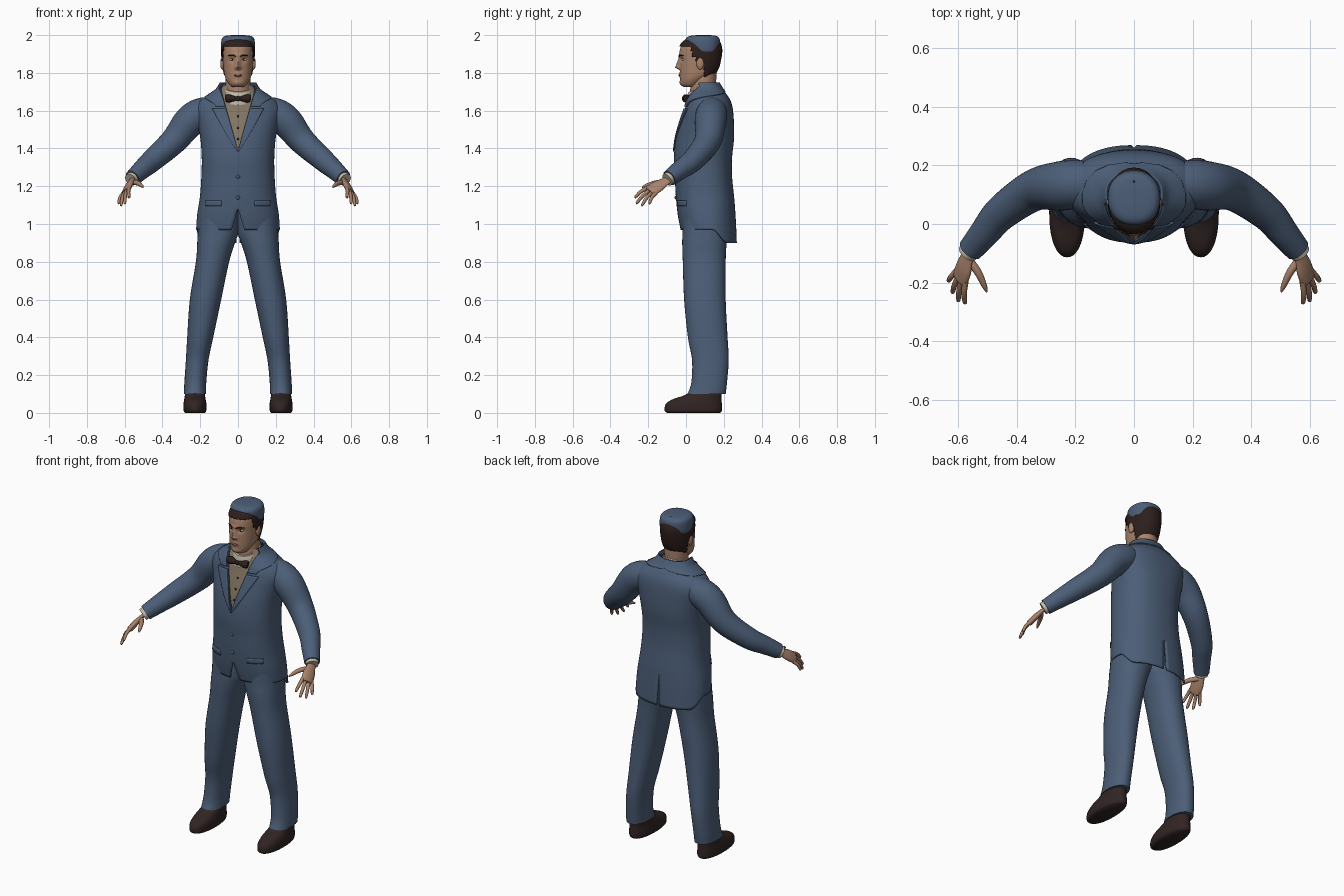
import bpy, bmesh, math
from mathutils import Vector

cube = bpy.data.objects.get("Cube")
if cube:
    bpy.data.objects.remove(cube, do_unlink=True)


def material(name, r, g, b):
    m = bpy.data.materials.new(name)
    m.use_nodes = True
    m.diffuse_color = (r, g, b, 1)
    shader = m.node_tree.nodes["Principled BSDF"]
    shader.inputs["Base Color"].default_value = (r, g, b, 1)
    shader.inputs["Roughness"].default_value = 0.8
    return m


BLUE = material("suit blue", .072, .112, .185)
SKIN = material("skin", .40, .225, .145)
HAIR = material("dark brown hair", .026, .014, .012)
LEATHER = material("shoe leather", .03, .018, .017)
CREAM = material("cream shirt", .56, .5, .4)
TAN = material("tan waistcoat", .23, .18, .125)
LIP = material("lip", .28, .13, .09)


# ---------- helpers ----------
def spline(rows, n):
    """Smoothly fill in between rows of numbers."""
    out = []
    for i in range(len(rows) - 1):
        quad = [rows[max(i - 1, 0)], rows[i], rows[i + 1], rows[min(i + 2, len(rows) - 1)]]
        for k in range(n):
            t = k / n
            out.append([b + t * ((c - a) / 2 + t * ((a - 2.5 * b + 2 * c - d / 2)
                        + t * (1.5 * (b - c) + (d - a) / 2))) for a, b, c, d in zip(*quad)])
    return out + [list(rows[-1])]


def finish(name, bm, mat, mirror=False, thick=0):
    bmesh.ops.recalc_face_normals(bm, faces=bm.faces)
    me = bpy.data.meshes.new(name)
    bm.to_mesh(me)
    bm.free()
    me.materials.append(mat)
    me.polygons.foreach_set("use_smooth", [True] * len(me.polygons))
    me.set_sharp_from_angle(angle=math.radians(50))
    ob = bpy.data.objects.new(name, me)
    bpy.context.collection.objects.link(ob)
    if mirror:
        ob.modifiers.new("mirror", "MIRROR")
    if thick:
        mod = ob.modifiers.new("cloth", "SOLIDIFY")
        mod.thickness, mod.offset = thick, 0
    return ob


def skin(rings, closed=True):
    """Join rows of points into a surface, capped when the rows are closed."""
    bm = bmesh.new()
    vs = [[bm.verts.new(p) for p in ring] for ring in rings]
    n = len(vs[0])
    for lo, hi in zip(vs, vs[1:]):
        for j in range(n if closed else n - 1):
            k = (j + 1) % n
            bm.faces.new((lo[j], lo[k], hi[k], hi[j]))
    if closed:
        bm.faces.new(vs[0])
        bm.faces.new(vs[-1])
    return bm


def oval(row, a, power=2.0, off=0):
    """Point on a rounded section: row = z, front y, back y, half width, centre x."""
    z, yf, yb, hw = row[:4]
    cx = row[4] if len(row) > 4 else 0
    s, c = math.sin(a), math.cos(a)
    e = 2 / power
    x = math.copysign(abs(s) ** e, s) * (hw + off) if abs(s) > 1e-6 else 0
    y = math.copysign(abs(c) ** e, c) * ((yb - yf) / 2 + off)
    return Vector((cx + x, (yf + yb) / 2 - y, z))


def loft(rows, n=5, seg=40, power=2.0, off=0, warp=None):
    rings = [[oval(r, math.tau * j / seg, power, off) for j in range(seg)] for r in spline(rows, n)]
    if warp:
        rings = [[warp(p) for p in ring] for ring in rings]
    return skin(rings)


def tube(rows, n=5, seg=20, flat=1.0, side=None):
    """Limb along rows of x, y, z, radius; flat thins it across the side direction."""
    path = spline(rows, n)
    pts = [Vector(r[:3]) for r in path]
    rings = []
    for i, p in enumerate(pts):
        d = (pts[min(i + 1, len(pts) - 1)] - pts[max(i - 1, 0)]).normalized()
        u = (Vector(side) if side else d.cross(Vector((0, 0, 1)))).normalized()
        v = u.cross(d).normalized() * flat
        rings.append([p + path[i][3] * (u * math.cos(math.tau * j / seg) + v * math.sin(math.tau * j / seg))
                      for j in range(seg)])
    return skin(rings)


def ball(name, loc, scale, mat, mirror=False):
    bm = bmesh.new()
    bmesh.ops.create_uvsphere(bm, u_segments=20, v_segments=12, radius=1)
    for v in bm.verts:
        v.co = Vector(loc) + Vector([c * s for c, s in zip(v.co, scale)])
    return finish(name, bm, mat, mirror)


def clamp(t):
    return max(0.0, min(1.0, t))


def bell(*terms):
    return math.exp(-sum((d / w) ** 2 for d, w in terms))


# ---------- jacket: one body surface shared by all its panels ----------
POWER = 2.3
BODY = spline([(.97, -.025, .265, .218), (1.05, -.04, .26, .212), (1.15, -.05, .25, .197),
               (1.25, -.055, .24, .19), (1.35, -.06, .24, .188), (1.45, -.05, .25, .195),
               (1.53, -.03, .25, .21), (1.6, -.008, .245, .225), (1.645, .005, .235, .205),
               (1.68, .018, .215, .155), (1.71, .028, .19, .11), (1.745, .035, .168, .086)], 6)


def body_row(z):
    for a, b in zip(BODY, BODY[1:]):
        if z <= b[0]:
            t = clamp((z - a[0]) / (b[0] - a[0]))
            return [z] + [p + t * (q - p) for p, q in zip(a[1:], b[1:])]
    return [z] + BODY[-1][1:]


def angle_at(z, x):
    return math.asin(min(.93, x / body_row(z)[3]) ** (POWER / 2))


def opening(z):
    return max(0, z - 1.39) * .28 + max(0, 1.08 - z) * .3


def front_edge(z):
    return angle_at(z, opening(z))


def vent_edge(z):
    return math.pi - angle_at(z, max(0, 1.1 - z) * .07)


def panel(name, z0, z1, nz, start, end, na, off, mat, thick=.008):
    rings = []
    for i in range(nz + 1):
        z = z0 + (z1 - z0) * i / nz
        ring = []
        for j in range(na + 1):
            p = oval(body_row(z), start(z) + (end(z) - start(z)) * j / na, POWER, off)
            t = clamp((p.y - .14) / .08)
            p.z -= .07 * t * t * (3 - 2 * t) * clamp((1.12 - z) / .15)
            ring.append(p)
        rings.append(ring)
    return finish(name, skin(rings, False), mat, True, thick)


panel("jacket", .97, 1.745, 70, front_edge, vent_edge, 40, 0, BLUE)
panel("waistcoat", 1.25, 1.735, 30, lambda z: 0, lambda z: math.pi, 30, -.014, TAN, 0)
panel("lapel", 1.385, 1.61, 24, front_edge,
      lambda z: angle_at(z, opening(z) + .07 * clamp((z - 1.38) / .23) ** .8), 8, .008, BLUE, .007)
panel("jacket_collar", 1.622, 1.748, 20, front_edge,
      lambda z: angle_at(z, opening(z) + .05) * (1 - clamp((z - 1.62) / .08) ** 3)
      + math.pi * clamp((z - 1.62) / .08) ** 3, 24, .008, BLUE, .008)
panel("pocket_flap", 1.095, 1.125, 3, lambda z: angle_at(z, .085), lambda z: angle_at(z, .165),
      10, .005, BLUE, .008)
for i, z in enumerate((1.14, 1.25)):
    ball(f"jacket_button_{i}", (0, body_row(z)[1] - .005, z), (.01, .006, .01), BLUE)
for i, z in enumerate((1.45, 1.51, 1.57)):
    ball(f"waistcoat_button_{i}", (0, body_row(z)[1] + .013, z), (.006, .004, .006), LEATHER)

# ---------- sleeves and shirt cuffs ----------
finish("sleeve", tube([(.11, .14, 1.6, .05), (.17, .138, 1.595, .078), (.25, .13, 1.55, .084),
                       (.34, .115, 1.44, .071), (.45, .04, 1.34, .06), (.51, -.03, 1.287, .051),
                       (.558, -.088, 1.243, .043)], 8, 28), BLUE, True)
finish("shirt_cuff", tube([(.54, -.065, 1.26, .036), (.568, -.1, 1.234, .035)], 2, 24), CREAM, True)

# ---------- hands ----------
ACROSS = Vector((.54, .65, -.54)).normalized()
finish("palm", tube([(.555, -.08, 1.245, .025), (.567, -.11, 1.225, .027), (.58, -.15, 1.2, .037),
                     (.592, -.185, 1.175, .036), (.595, -.193, 1.17, .028)], 5, 24, .45, ACROSS), SKIN, True)
tips = {"index": (.577, -.272, 1.14), "middle": (.6, -.264, 1.108),
        "ring": (.62, -.235, 1.097), "little": (.634, -.195, 1.108)}
for i, (label, tip) in enumerate(tips.items()):
    root = Vector((.59, -.178, 1.18)) + ACROSS * (i - 1.5) * .019
    tip = Vector(tip)
    mid = root.lerp(tip, .5) + Vector((.004, -.003, .005))
    near = root.lerp(tip, .93)
    finish(f"{label}_finger", tube([(*root, .0105), (*mid, .0095), (*near, .0075), (*tip, .003)], 4, 12),
           SKIN, True)
finish("thumb", tube([(.565, -.12, 1.22, .014), (.532, -.165, 1.217, .013), (.51, -.212, 1.203, .009),
                      (.502, -.232, 1.194, .003)], 4, 12), SKIN, True)

# ---------- trousers and shoes ----------
finish("trouser_leg", loft([(1.12, -.015, .22, .105, .1), (.97, -.018, .22, .108, .104),
                            (.9, -.02, .215, .1, .116), (.8, -.017, .21, .088, .135),
                            (.6, -.01, .21, .083, .172), (.4, .01, .22, .069, .2),
                            (.28, .032, .226, .06, .216), (.16, .028, .217, .058, .226),
                            (.1, .008, .21, .059, .228)], 6, 36, 2.2), BLUE, True)
finish("shoe", loft([(0, -.1, .18, .052, .228), (.012, -.113, .19, .06, .228), (.045, -.108, .19, .061, .228),
                     (.07, -.075, .188, .057, .228), (.095, -.005, .187, .053, .228),
                     (.125, .035, .185, .048, .228)], 4, 40, 2.2), LEATHER, True)

# ---------- neck, shirt collar and bow tie ----------
finish("neck", loft([(1.6, .03, .15, .07), (1.7, .022, .155, .066), (1.76, .03, .16, .065),
                     (1.82, .05, .16, .064)]), SKIN)
finish("shirt_collar", loft([(1.66, .006, .166, .082), (1.7, .008, .165, .078), (1.725, .014, .163, .073)],
                            warp=lambda p: p + Vector((0, 0, (p.y - .09) * .35))), CREAM)
finish("bow_tie", tube([(0, -.002, 1.664, .01), (.015, -.004, 1.664, .012), (.048, 0, 1.665, .022),
                        (.064, .005, 1.665, .019)], 4, 16, 1, (0, .5, 1)), HAIR, True)
ball("bow_knot", (0, -.006, 1.664), (.014, .012, .014), HAIR)

# ---------- head ----------
HEAD = [(1.725, -.008, .05, .028), (1.735, -.024, .07, .044), (1.76, -.03, .1, .061),
        (1.79, -.032, .145, .072), (1.83, -.033, .168, .077), (1.87, -.033, .178, .08),
        (1.91, -.034, .184, .081), (1.94, -.027, .182, .079), (1.965, -.01, .172, .072),
        (1.982, .025, .15, .05), (1.988, .07, .1, .015)]


def face(p):
    """Push the front of the head into nose, sockets, brow, lips and chin."""
    if p.y > .04:
        return p
    x, z = p.x, p.z
    slope = clamp((1.892 - z) / .064) if z > 1.828 else clamp(1 - (1.828 - z) / .014)
    dy = -.025 * slope * bell((x, .0115))
    dy -= .008 * bell((abs(x) - .013, .006), (z - 1.828, .008))
    dy += .01 * bell((abs(x) - .032, .014), (z - 1.87, .011))
    dy -= .005 * bell((z - 1.893, .009), (x, .05))
    dy -= .005 * bell((x, .022), (z - 1.787, .011))
    dy -= .006 * bell((x, .025), (z - 1.747, .013))
    return p + Vector((0, dy, 0))


finish("head", loft(HEAD, 7, 100, 2.1, warp=face), SKIN)
ball("ear", (.083, .075, 1.85), (.011, .02, .032), SKIN, True)
ball("eye", (.032, -.009, 1.87), (.015, .0125, .0075), CREAM, True)
ball("iris", (.031, -.0185, 1.87), (.0055, .004, .0055), HAIR, True)
ball("lips", (0, -.032, 1.787), (.022, .0085, .006), LIP)
finish("eyebrow", tube([(.012, -.036, 1.887, .003), (.03, -.031, 1.894, .0045), (.052, -.014, 1.892, .002)],
                       4, 10), HAIR, True)

# ---------- hair and cap ----------
hair = loft(HEAD, 6, 72, 2.1, .005)
bald = []
for f in hair.faces:
    c = f.calc_center_median()
    keep = (c.z > 1.942 or (c.y > .03 and c.z > 1.885) or (c.y > .056 and c.z > 1.85)
            or (c.y > .098 and c.z > 1.78))
    if not keep:
        bald.append(f)
bmesh.ops.delete(hair, geom=bald, context="FACES")
finish("hair", hair, HAIR, thick=.006)
finish("cap", loft([(1.912, .008, .176, .088), (1.93, .002, .18, .09), (1.965, -.004, .181, .089),
                    (1.985, .002, .175, .083), (1.996, .022, .16, .066), (2.0, .06, .125, .03)], 5, 48, 2.2), BLUE)
for i, y in enumerate((.1, .142)):
    ball(f"cap_vent_{i}", (0, y, 1.994), (.011, .012, .005), HAIR)
